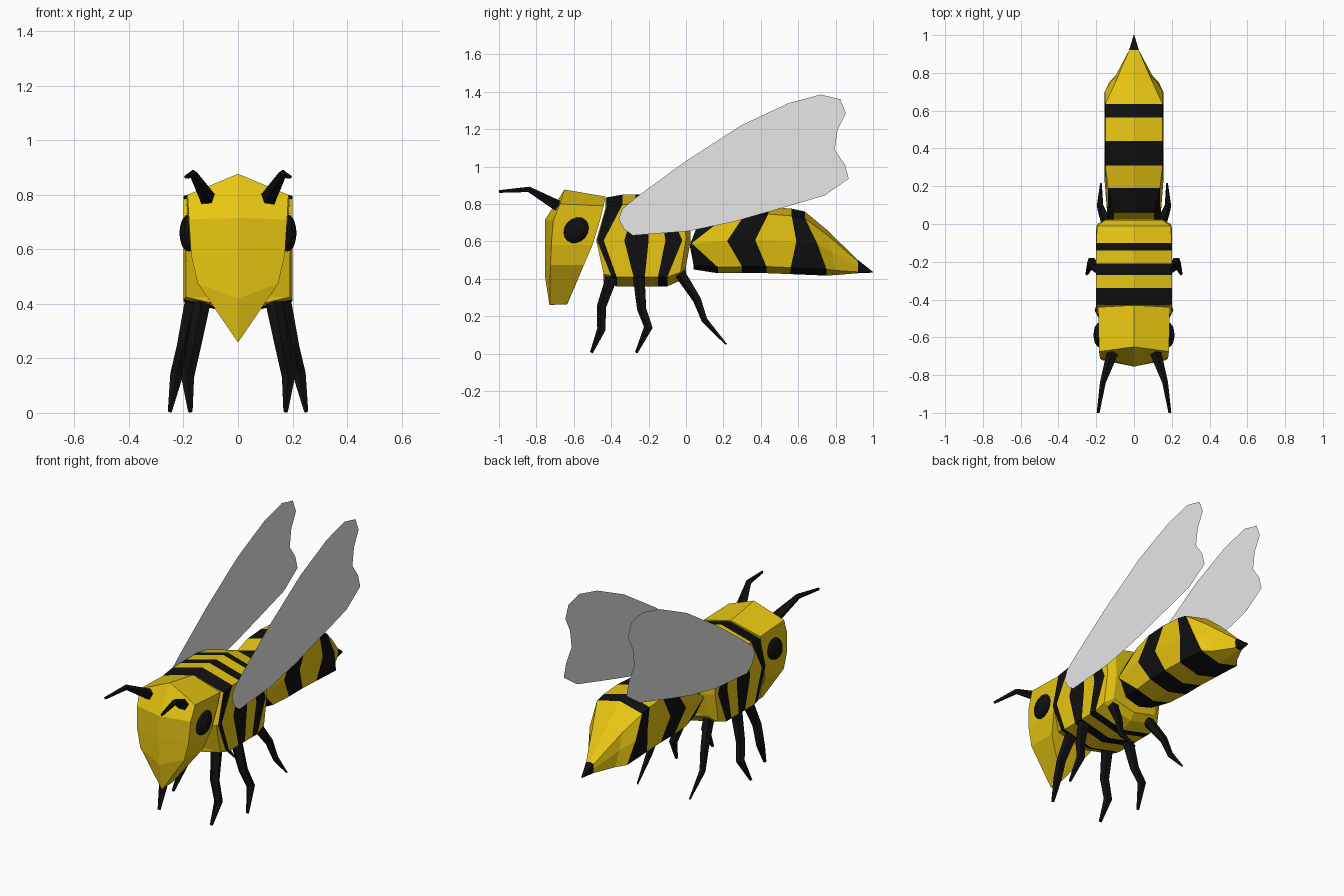
import bpy, bmesh, math
from mathutils import Vector

if "Cube" in bpy.data.objects:
    bpy.data.objects.remove(bpy.data.objects["Cube"])


def material(name, rgb):
    m = bpy.data.materials.new(name)
    m.diffuse_color = (*rgb, 1)
    m.use_nodes = True
    m.node_tree.nodes["Principled BSDF"].inputs["Base Color"].default_value = m.diffuse_color
    return m


YELLOW = material("yellow", (0.80, 0.56, 0.006))
BLACK = material("black", (0.005, 0.005, 0.005))
GREY = material("wing grey", (0.80, 0.80, 0.80))


def finish(bm, name, mats, fix=True):
    if fix:
        bmesh.ops.recalc_face_normals(bm, faces=bm.faces[:])
    me = bpy.data.meshes.new(name)
    bm.to_mesh(me)
    bm.free()
    for m in mats:
        me.materials.append(m)
    ob = bpy.data.objects.new(name, me)
    bpy.context.collection.objects.link(ob)
    return ob


def striped_body(name, rings, stripes, shoulder, belly):
    """Loft eight-sided bent rings; stripes gives Y or B for each segment."""
    bm = bmesh.new()
    loops = []
    for w, zt, zb, yt, ym, yl in rings:
        h = zt - zb
        half = [(w * shoulder, yt, zt - 0.11 * h), (w, ym, zb + 0.5 * h),
                (w * belly, yl, zb + 0.1 * h)]
        pts = [(0, yt, zt)] + half + [(0, yl, zb)]
        pts += [(-x, y, z) for x, y, z in reversed(half)]
        loops.append([bm.verts.new(p) for p in pts])
    for a, b, c in zip(loops, loops[1:], stripes):
        for i in range(8):
            j = (i + 1) % 8
            bm.faces.new((a[i], a[j], b[j], b[i])).material_index = int(c == "B")
    # end caps, built in rows across the body
    for r, c in ((loops[0], stripes[0] if name == "tail" else "Y"), (loops[-1], stripes[-1])):
        for ids in ((0, 1, 7), (1, 2, 6, 7), (2, 3, 5, 6), (3, 4, 5)):
            bm.faces.new([r[i] for i in ids]).material_index = int(c == "B")
    return finish(bm, name, [YELLOW, BLACK])


def limb(name, path, sides=5):
    """Tapered tube through (x, y, z, radius) points."""
    bm = bmesh.new()
    pts = [Vector(p[:3]) for p in path]
    loops = []
    for i, p in enumerate(pts):
        t = (pts[min(i + 1, len(pts) - 1)] - pts[max(i - 1, 0)]).normalized()
        u = t.cross(Vector((1, 0, 0))).normalized()
        v = t.cross(u)
        loops.append([bm.verts.new(p + path[i][3] * (math.cos(a) * u + math.sin(a) * v))
                      for a in (math.tau * k / sides for k in range(sides))])
    for a, b in zip(loops, loops[1:]):
        for i in range(sides):
            j = (i + 1) % sides
            bm.faces.new((a[i], a[j], b[j], b[i]))
    bm.faces.new(loops[0])
    bm.faces.new(loops[-1])
    return finish(bm, name, [BLACK])


# Thorax: half width, top z, bottom z, then y at the top, side and belly
striped_body("thorax", [
    (0.19, 0.83, 0.38, -0.43, -0.48, -0.44),
    (0.20, 0.835, 0.37, -0.425, -0.475, -0.40),
    (0.20, 0.85, 0.36, -0.34, -0.44, -0.37),
    (0.20, 0.85, 0.36, -0.27, -0.33, -0.28),
    (0.20, 0.85, 0.36, -0.21, -0.20, -0.22),
    (0.20, 0.85, 0.36, -0.14, -0.11, -0.15),
    (0.20, 0.85, 0.36, -0.10, -0.02, -0.10),
    (0.195, 0.83, 0.39, -0.01, 0.00, -0.03),
    (0.15, 0.78, 0.43, 0.02, 0.025, 0.00),
], "YBYBYBYY", 1.0, 1.0)

# Abdomen with the sting as its black end
striped_body("abdomen", [
    (0.11, 0.71, 0.45, 0.06, 0.02, 0.04),
    (0.14, 0.75, 0.43, 0.19, 0.03, 0.17),
    (0.155, 0.775, 0.43, 0.31, 0.22, 0.30),
    (0.155, 0.785, 0.43, 0.44, 0.37, 0.43),
    (0.155, 0.775, 0.425, 0.565, 0.59, 0.56),
    (0.155, 0.76, 0.417, 0.635, 0.70, 0.75),
    (0.10, 0.665, 0.42, 0.75, 0.78, 0.80),
    (0.026, 0.50, 0.43, 0.92, 0.92, 0.92),
    (0.002, 0.437, 0.433, 1.0, 1.0, 1.0),
], "BYBYBYYB", 0.98, 0.85)

# Head: levels of front ridge, front side, back side and back middle
levels = [
    ((0, -0.65, 0.877), (0.185, -0.675, 0.80), (0.19, -0.44, 0.79), (0, -0.43, 0.84)),
    ((0, -0.755, 0.715), (0.18, -0.71, 0.71), (0.185, -0.46, 0.71), (0, -0.46, 0.71)),
    ((0, -0.755, 0.58), (0.172, -0.72, 0.58), (0.172, -0.50, 0.58), (0, -0.50, 0.58)),
    ((0, -0.755, 0.42), (0.148, -0.725, 0.475), (0.148, -0.545, 0.475), (0, -0.56, 0.44)),
    ((0, -0.73, 0.26), (0.004, -0.728, 0.264), (0.004, -0.635, 0.268), (0, -0.635, 0.264)),
]
bm = bmesh.new()
loops = []
for f, s, b, m in levels:
    ring = [f, s, b, m, (-b[0], b[1], b[2]), (-s[0], s[1], s[2])]
    loops.append([bm.verts.new(p) for p in ring])
for a, b in zip(loops, loops[1:]):
    for i in range(6):
        j = (i + 1) % 6
        bm.faces.new((a[i], a[j], b[j], b[i]))
for r in (loops[0], loops[-1]):
    bm.faces.new(r[:4])
    bm.faces.new((r[0], r[3], r[4], r[5]))
finish(bm, "head", [YELLOW])

# Wing outline in the side plane (y, z)
WING = [(-0.36, 0.72), (-0.34, 0.775), (-0.26, 0.84), (0.0, 1.03), (0.295, 1.22),
        (0.55, 1.34), (0.72, 1.385), (0.825, 1.36), (0.855, 1.285), (0.81, 1.195),
        (0.795, 1.09), (0.85, 1.01), (0.87, 0.935), (0.74, 0.845), (0.50, 0.775),
        (0.255, 0.705), (0.015, 0.655), (-0.285, 0.632), (-0.33, 0.665)]
# Limb paths on the right side
LIMBS = {
    "antenna": [(0.115, -0.69, 0.79, 0.032), (0.165, -0.84, 0.877, 0.016),
                (0.19, -1.0, 0.866, 0.008)],
    "front_leg": [(0.13, -0.39, 0.42, 0.035), (0.16, -0.45, 0.25, 0.027),
                  (0.185, -0.45, 0.13, 0.025), (0.175, -0.505, 0.005, 0.009)],
    "middle_leg": [(0.16, -0.25, 0.42, 0.035), (0.20, -0.235, 0.24, 0.027),
                   (0.225, -0.20, 0.14, 0.025), (0.25, -0.265, 0.005, 0.008)],
    "hind_leg": [(0.13, -0.03, 0.43, 0.032), (0.165, 0.06, 0.29, 0.024),
                 (0.18, 0.10, 0.18, 0.018), (0.175, 0.215, 0.05, 0.005)],
}
for side, s in (("right", 1), ("left", -1)):
    for part, path in LIMBS.items():
        limb(f"{side}_{part}", [(s * x, y, z, r) for x, y, z, r in path])

    # Wing sheet, facing outward
    bm = bmesh.new()
    face = bm.faces.new([bm.verts.new((s * 0.21, y, z)) for y, z in WING])
    face.normal_update()
    if face.normal.x * s < 0:
        face.normal_flip()
    finish(bm, f"{side}_wing", [GREY], fix=False)

    # Flattened eye
    bm = bmesh.new()
    bmesh.ops.create_uvsphere(bm, u_segments=12, v_segments=8, radius=1)
    eye = finish(bm, f"{side}_eye", [BLACK])
    eye.scale = (0.035, 0.062, 0.074)
    eye.rotation_euler = (math.radians(-40), 0, 0)
    eye.location = (s * 0.18, -0.587, 0.66)
